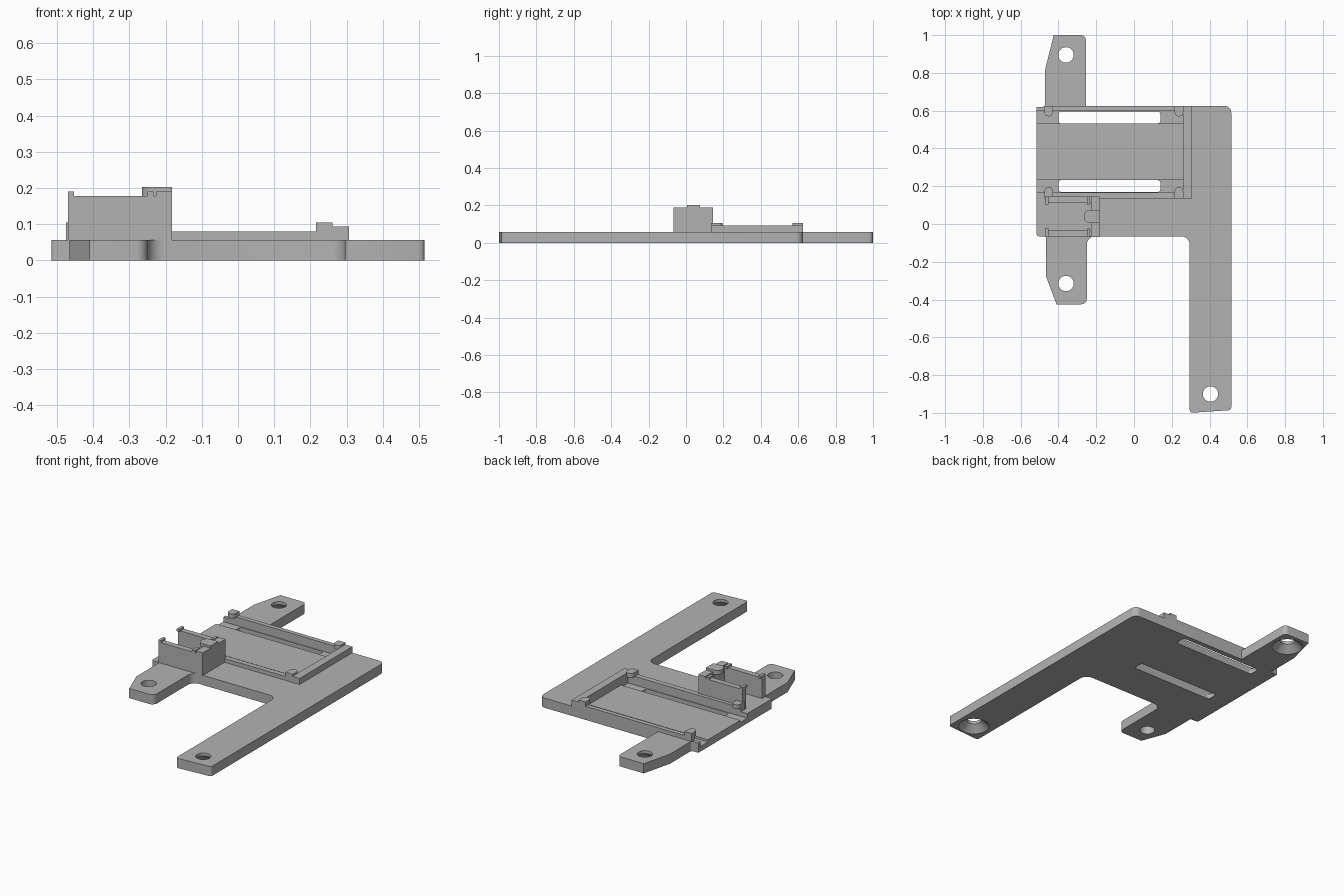
import bpy, bmesh, math
from mathutils import Vector

cube = bpy.data.objects.get("Cube")
if cube:
    bpy.data.objects.remove(cube, do_unlink=True)

grey = bpy.data.materials.new("plain grey")
grey.use_nodes = True
COLOUR = (0.45, 0.45, 0.45, 1)
grey.diffuse_color = COLOUR
grey.node_tree.nodes["Principled BSDF"].inputs["Base Color"].default_value = COLOUR


def rounded(corners, steps=6):
    """Turn (x, y, radius) corners into an outline with filleted corners."""
    out, n = [], len(corners)
    for i, (x, y, r) in enumerate(corners):
        p = Vector((x, y))
        if not r:
            out.append(p)
            continue
        a = (Vector(corners[i - 1][:2]) - p).normalized()
        b = (Vector(corners[(i + 1) % n][:2]) - p).normalized()
        half = a.angle(b) / 2
        centre = p + (a + b).normalized() * r / math.sin(half)
        start = p + a * r / math.tan(half) - centre
        end = p + b * r / math.tan(half) - centre
        sweep = math.atan2(start.x * end.y - start.y * end.x, start.dot(end))
        for k in range(steps + 1):
            t = sweep * k / steps
            out.append(centre + Vector((start.x * math.cos(t) - start.y * math.sin(t),
                                        start.x * math.sin(t) + start.y * math.cos(t))))
    return out


def finish(name, bm):
    bmesh.ops.recalc_face_normals(bm, faces=bm.faces)
    mesh = bpy.data.meshes.new(name)
    bm.to_mesh(mesh)
    bm.free()
    mesh.materials.append(grey)
    obj = bpy.data.objects.new(name, mesh)
    bpy.context.collection.objects.link(obj)
    return obj


def prism(name, corners, z0, z1):
    bm = bmesh.new()
    face = bm.faces.new([bm.verts.new((p.x, p.y, z0)) for p in rounded(corners)])
    top = bmesh.ops.extrude_face_region(bm, geom=[face])["geom"]
    bmesh.ops.translate(bm, vec=(0, 0, z1 - z0),
                        verts=[v for v in top if isinstance(v, bmesh.types.BMVert)])
    return finish(name, bm)


def box(name, x0, x1, y0, y1, z0, z1, r=0):
    return prism(name, [(x0, y0, r), (x1, y0, r), (x1, y1, r), (x0, y1, r)], z0, z1)


def cone(name, x, y, r0, r1, z0, z1):
    bm = bmesh.new()
    bmesh.ops.create_cone(bm, cap_ends=True, segments=32, radius1=r0, radius2=r1, depth=z1 - z0)
    bmesh.ops.translate(bm, verts=bm.verts, vec=(x, y, (z0 + z1) / 2))
    return finish(name, bm)


def cut(target, cutter):
    mod = target.modifiers.new("cut", 'BOOLEAN')
    mod.operation, mod.solver, mod.object = 'DIFFERENCE', 'EXACT', cutter
    bpy.context.view_layer.objects.active = target
    bpy.ops.object.modifier_apply(modifier=mod.name)
    bpy.data.objects.remove(cutter, do_unlink=True)


# Base plate with two tabs and a long arm
T = 0.057
plate = prism("base_plate", [
    (-0.515, -0.065, 0.01), (-0.465, -0.065, 0), (-0.465, -0.28, 0.03), (-0.41, -0.425, 0),
    (-0.25, -0.425, 0.03), (-0.25, -0.065, 0.045), (0.295, -0.065, 0.045), (0.295, -1.0, 0.015),
    (0.515, -0.985, 0.015), (0.515, 0.625, 0.035), (-0.255, 0.625, 0), (-0.255, 1.0, 0.025),
    (-0.425, 1.0, 0), (-0.47, 0.82, 0.03), (-0.47, 0.62, 0.015), (-0.515, 0.62, 0)], 0, T)

# Shallow tray, its side grooves and the through slots
cut(plate, box("tray_cutter", -0.6, 0.26, 0.166, 0.599, 0.043, 0.1))
for y0, y1 in ((0.166, 0.232), (0.532, 0.599)):
    cut(plate, box("groove_cutter", -0.6, 0.26, y0, y1, 0.03, 0.1))
for y0, y1 in ((0.17, 0.232), (0.532, 0.595)):
    cut(plate, box("slot_cutter", -0.4, 0.14, y0, y1, -0.1, 0.1, 0.015))

# Screw holes, two of them countersunk from below
for x, y, sunk in ((-0.36, 0.895, True), (-0.36, -0.315, False), (0.405, -0.9, True)):
    cut(plate, cone("hole_cutter", x, y, 0.041, 0.041, -0.1, 0.1))
    if sunk:
        cut(plate, cone("countersink_cutter", x, y, 0.09, 0.035, -0.005, 0.045))

# Tray rails and end rim
LOW = T - 0.002
box("front_rail", -0.475, 0.262, 0.135, 0.166, LOW, 0.08)
box("back_rail", -0.475, 0.262, 0.599, 0.625, LOW, 0.08)
box("end_rim", 0.26, 0.306, 0.135, 0.625, LOW, 0.093)

# Rounded retaining clips on the rails
for side, x in (("right", -0.475), ("left", 0.215)):
    w = x + 0.046
    prism("front_clip_" + side, [(x, 0.135, 0), (w, 0.135, 0), (w, 0.195, 0.022),
                                 (x, 0.195, 0.022)], 0.079, 0.105)
    prism("back_clip_" + side, [(x, 0.57, 0.022), (w, 0.57, 0.022), (w, 0.625, 0),
                                (x, 0.625, 0)], 0.079, 0.105)

# Upright holder: two side walls, an end wall, lips and a top clip
for side, y0, y1, l0, l1 in (("front", -0.068, -0.035, -0.068, -0.025),
                             ("back", 0.112, 0.145, 0.102, 0.145)):
    box("holder_wall_" + side, -0.47, -0.2, y0, y1, LOW, 0.178)
    for end, x in (("outer", -0.47), ("inner", -0.25)):
        box(f"holder_lip_{side}_{end}", x, x + 0.017, l0, l1, 0.176, 0.19)
box("holder_end_wall", -0.227, -0.182, -0.068, 0.145, LOW, 0.19)
prism("holder_clip", [(-0.265, 0.005, 0.033), (-0.182, 0.005, 0), (-0.182, 0.075, 0),
                      (-0.265, 0.075, 0.033)], 0.178, 0.203)

# Smooth the rounded walls, keep edges sharp
for obj in bpy.context.collection.objects:
    obj.select_set(obj.type == 'MESH')
bpy.context.view_layer.objects.active = plate
bpy.ops.object.shade_smooth_by_angle(angle=math.radians(30))
